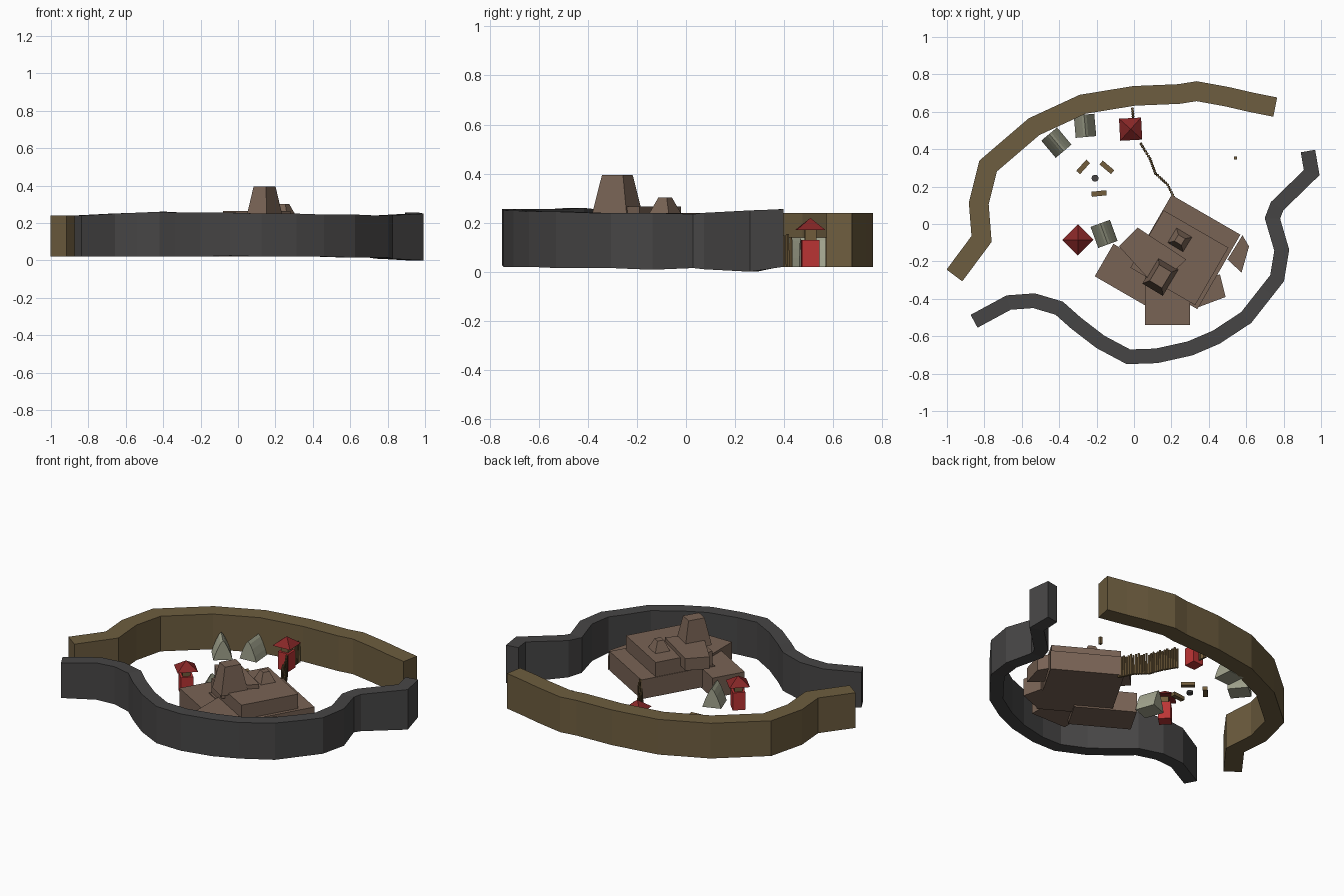
import bpy, math
from mathutils import Matrix, Vector

if "Cube" in bpy.data.objects:
    bpy.data.objects.remove(bpy.data.objects["Cube"])


def material(name, col):
    m = bpy.data.materials.new(name)
    m.diffuse_color = (*col, 1)
    m.use_nodes = True
    m.node_tree.nodes["Principled BSDF"].inputs["Base Color"].default_value = m.diffuse_color
    return m


OCHRE = material("ochre", (0.155, 0.11, 0.05))
ROCK = material("rock", (0.062, 0.06, 0.06))
CLAY = material("clay", (0.19, 0.125, 0.09))
RED = material("red", (0.5, 0.035, 0.035))
DARK_RED = material("dark_red", (0.24, 0.02, 0.02))
CANVAS = material("canvas", (0.36, 0.37, 0.27))
WOOD = material("wood", (0.17, 0.11, 0.045))


def mesh(name, verts, faces, mat):
    me = bpy.data.meshes.new(name)
    me.from_pydata(verts, [], faces)
    me.materials.append(mat)
    ob = bpy.data.objects.new(name, me)
    bpy.context.collection.objects.link(ob)
    return ob


def prism(name, pts, z0, z1, mat, scale=1.0):
    """Vertical prism over a counter-clockwise outline, top optionally scaled."""
    n = len(pts)
    cx = sum(p[0] for p in pts) / n
    cy = sum(p[1] for p in pts) / n
    v = [(x, y, z0) for x, y in pts]
    v += [(cx + (x - cx) * scale, cy + (y - cy) * scale, z1) for x, y in pts]
    f = [tuple(range(n))[::-1], tuple(range(n, 2 * n))]
    f += [(i, (i + 1) % n, n + (i + 1) % n, n + i) for i in range(n)]
    return mesh(name, v, f, mat)


def rect(cx, cy, w, d, deg):
    c, s = math.cos(math.radians(deg)), math.sin(math.radians(deg))
    return [(cx + x * c - y * s, cy + x * s + y * c)
            for x, y in ((-w/2, -d/2), (w/2, -d/2), (w/2, d/2), (-w/2, d/2))]


def ngon(cx, cy, r, n):
    return [(cx + r * math.cos(i * math.tau / n), cy + r * math.sin(i * math.tau / n)) for i in range(n)]


def wall(name, path, width, mat):
    """Mitred wall along a path of (x, y, bottom, top)."""
    v, f = [], []
    P = [Vector(p[:2]) for p in path]
    for i, p in enumerate(P):
        a = (p - P[i - 1]).normalized() if i else None
        b = (P[i + 1] - p).normalized() if i < len(P) - 1 else None
        a, b = a or b, b or a
        t = (a + b).normalized()
        k = width / 2 / max(0.75, t.dot(a))
        n = Vector((-t.y, t.x)) * k
        z0, z1 = path[i][2:]
        for q, z in ((p - n, z0), (p + n, z0), (p + n, z1), (p - n, z1)):
            v.append((q.x, q.y, z))
    for i in range(len(P) - 1):
        for j in range(4):
            k = (j + 1) % 4
            f.append((4*i + j, 4*i + 4 + j, 4*i + 4 + k, 4*i + k))
    e = 4 * (len(P) - 1)
    f += [(0, 1, 2, 3), (e + 3, e + 2, e + 1, e)]
    return mesh(name, v, f, mat)


# Back perimeter wall
back = [(-.96, -.275), (-.815, -.08), (-.83, .11), (-.78, .31), (-.535, .52), (-.275, .64), (0, .685),
        (.24, .695), (.335, .71), (.5, .68), (.63, .65), (.755, .625)]
wall("back_wall", [(x, y, .02, .24) for x, y in back], .105, OCHRE)

# Front perimeter wall with uneven height
front = [(-.855, -.52, .02, .24), (-.67, -.42, .02, .25), (-.535, -.41, .02, .255), (-.4, -.45, .02, .26),
         (-.31, -.53, .02, .255), (-.18, -.63, .02, .255), (-.03, -.71, .025, .255), (.12, -.705, .02, .25),
         (.3, -.665, .02, .25), (.44, -.605, .02, .245), (.6, -.5, .015, .245), (.71, -.36, .015, .24),
         (.765, -.29, .015, .24), (.79, -.14, .008, .24), (.74, .03, .015, .235), (.765, .095, .01, .24),
         (.95, .275, 0, .25), (.93, .39, .02, .255)]
wall("front_wall", front, .078, ROCK)

# Citadel: stacked, overlapping blocks
prism("citadel_base", rect(.27, -.15, .425, .46, -30), .03, .15, CLAY)
prism("citadel_left_block", rect(-.004, -.283, .36, .2, -30), .02, .145, CLAY)
prism("citadel_upper_tier", rect(.2425, -.18, .40, .355, -30), .12, .24, CLAY)
prism("citadel_terrace", [(-.08, -.12), (.12, -.34), (.28, -.19), (.02, -.02)], .19, .265, CLAY)
prism("citadel_front_block", [(.06, -.54), (.3, -.54), (.3, -.25), (.06, -.25)], .05, .16, CLAY)
prism("citadel_corner_block", [(.25, -.3), (.33, -.45), (.49, -.39), (.46, -.27)], .03, .14, CLAY)
prism("citadel_side_wing", [(.5, -.19), (.575, -.26), (.615, -.12), (.58, -.06)], .03, .12, CLAY)
prism("great_tower", rect(.142, -.28, .128, .166, -31), .23, .395, CLAY, .6)
prism("small_tower", rect(.245, -.085, .1, .095, -31), .235, .302, CLAY, .42)

# Red watchtowers
for i, (x, y, a) in enumerate(((-.018, .507, 3), (-.3, -.085, 45))):
    prism(f"watchtower_body_{i}", rect(x, y, .072, .072, a), .02, .13, RED)
    prism(f"watchtower_lookout_{i}", rect(x, y, .046, .046, a), .13, .175, WOOD)
    prism(f"watchtower_roof_{i}", rect(x, y, .118, .118, a), .17, .218, DARK_RED, .03)

# Tents with pointed, slightly bowed gables
half = [(.055, 0), (.044, .035), (.028, .075), (.013, .105)]
gable = half + [(0, .12)] + [(-x, z) for x, z in reversed(half)]
n = len(gable)
for i, (x, y, a) in enumerate(((-.415, .435, 40), (-.262, .525, 5), (-.16, -.053, 20))):
    v = [(p, s, q) for s in (-.06, .06) for p, q in gable]
    f = [tuple(range(n)), tuple(range(2 * n - 1, n - 1, -1))]
    f += [(j, n + j, n + (j + 1) % n, (j + 1) % n) for j in range(n)]
    t = mesh(f"tent_{i}", v, f, CANVAS)
    t.matrix_world = Matrix.Translation((x, y, .02)) @ Matrix.Rotation(math.radians(a), 4, 'Z')

# Palisade stakes along a bent line from citadel to the back wall
for k, line in enumerate(([(.22, .13), (.18, .21), (.115, .27), (.085, .35), (.03, .44)],
                          [(-.005, .575), (-.01, .63)])):
    count = 0
    for a, b in zip(line, line[1:]):
        a, b = Vector(a), Vector(b)
        m = max(2, round((b - a).length / .0145))
        for j in range(m):
            p = a.lerp(b, j / m)
            h = .142 + .006 * (count % 3)
            prism(f"stake_{k}_{count}", ngon(p.x, p.y, .0085, 6), .02, h, WOOD, .8)
            count += 1

# Camp fire and log benches
prism("fire_pit", ngon(-.208, .245, .019, 10), .02, .035, ROCK)
for i, (x, y, a) in enumerate(((-.272, .305, 48), (-.145, .303, -40), (-.187, .163, 6))):
    prism(f"log_bench_{i}", rect(x, y, .08, .027, a), .02, .042, WOOD)

# Lone post in the yard
prism("yard_post", rect(.543, .352, .016, .016, 0), .02, .065, WOOD)
